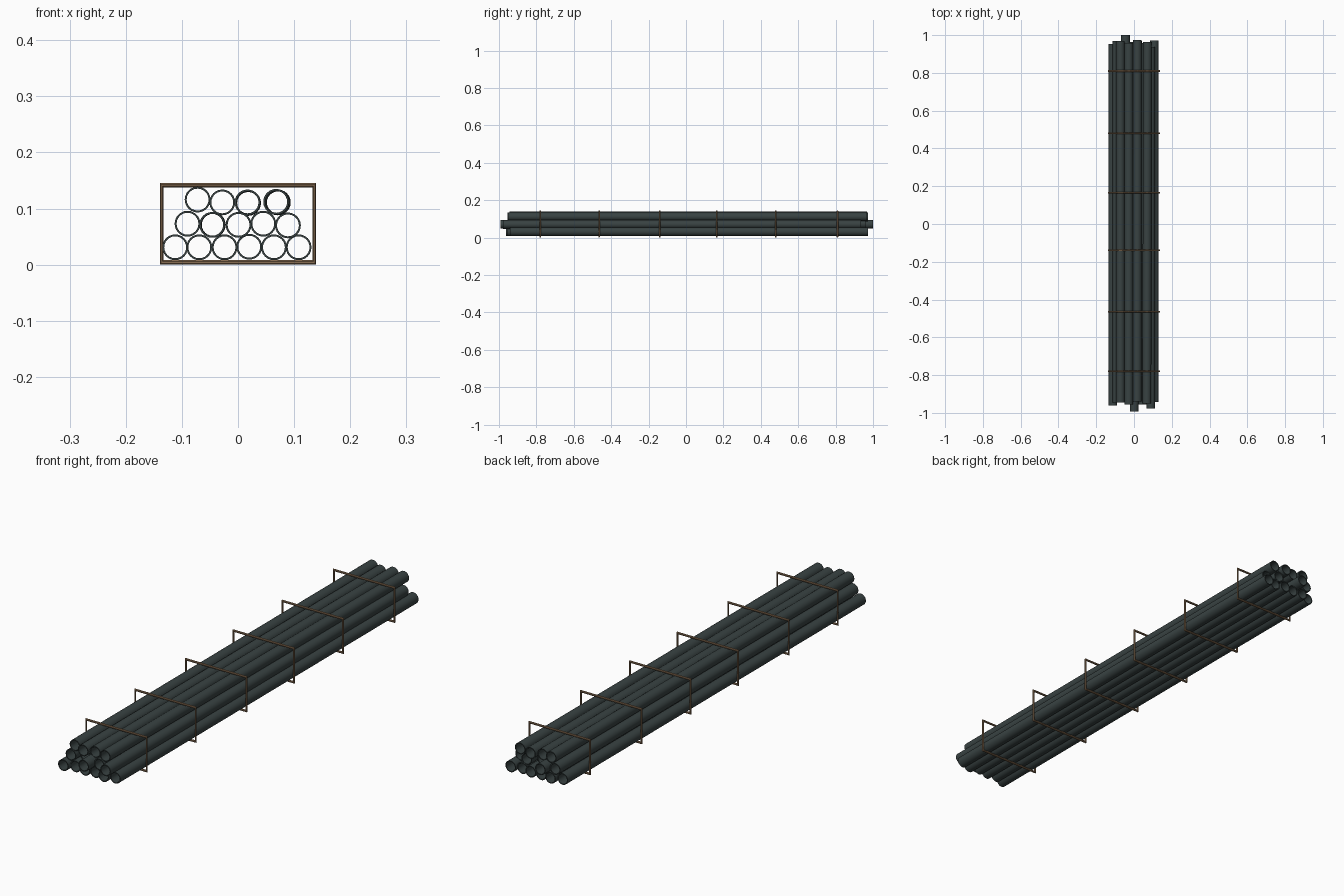
import bpy, bmesh, math
from mathutils import Vector

if "Cube" in bpy.data.objects:
    bpy.data.objects.remove(bpy.data.objects["Cube"])


def material(name, color):
    m = bpy.data.materials.new(name)
    m.diffuse_color = (*color, 1)
    m.use_nodes = True
    m.node_tree.nodes["Principled BSDF"].inputs["Base Color"].default_value = m.diffuse_color
    return m


PIPE = material("dark_pipe", (0.04, 0.055, 0.055))
STRAP = material("rusty_frame", (0.25, 0.155, 0.085))


def build(name, loops, close_ends, mat):
    """Skin a closed chain of equally sized vertex loops."""
    bm = bmesh.new()
    rings = [[bm.verts.new(p) for p in loop] for loop in loops]
    n = len(rings[0])
    for i, ring in enumerate(rings):
        nxt = rings[(i + 1) % len(rings)]
        for k in range(n):
            j = (k + 1) % n
            bm.faces.new((ring[k], ring[j], nxt[j], nxt[k]))
    bmesh.ops.recalc_face_normals(bm, faces=bm.faces)
    me = bpy.data.meshes.new(name)
    bm.to_mesh(me)
    bm.free()
    me.materials.append(mat)
    ob = bpy.data.objects.new(name, me)
    bpy.context.collection.objects.link(ob)
    bpy.ops.object.select_all(action='DESELECT')
    ob.select_set(True)
    bpy.context.view_layer.objects.active = ob
    bpy.ops.object.shade_smooth_by_angle(angle=math.radians(35))
    return ob


def ring(center, r, n=24):
    return [Vector(center) + Vector((r * math.cos(a), 0, r * math.sin(a)))
            for a in (2 * math.pi * k / n for k in range(n))]


def pipe(name, x, z, front, dx=0.0, dz=0.0, length=1.914, r=0.023, wall=0.0035):
    """Open hollow tube along y; dx, dz shift the back end slightly."""
    a, b = (x, front, z), (x + dx, front + length, z + dz)
    build(name, [ring(a, r), ring(b, r), ring(b, r - wall), ring(a, r - wall)],
          False, PIPE)


# stacked pipes: x, z, front end y, tilt of the back end
rows = {
    "bottom": [(-0.112, 0.031, -0.962), (-0.069, 0.031, -0.945), (-0.024, 0.031, -0.95),
               (0.020, 0.032, -0.945), (0.064, 0.031, -0.955), (0.108, 0.031, -0.942)],
    "middle": [(-0.090, 0.073, -0.945), (-0.046, 0.071, -0.914, 0.001), (0.001, 0.071, -0.993),
               (0.045, 0.073, -0.955), (0.089, 0.070, -0.978)],
    "top": [(-0.072, 0.116, -0.945), (-0.028, 0.111, -0.955),
            (0.017, 0.111, -0.941, 0.001, -0.001), (0.068, 0.112, -0.95, 0.003, -0.001)],
}
for row, pipes in rows.items():
    for i, args in enumerate(pipes):
        pipe(f"{row}_pipe_{i + 1}", *args)

# rectangular binding frames with mitred corners
HALF_X, Z0, Z1 = 0.136, 0.004, 0.1415
for i, y in enumerate((-0.78, -0.465, -0.14, 0.165, 0.48, 0.81)):
    loops = []
    for sx, sz in ((-1, -1), (1, -1), (1, 1), (-1, 1)):
        cz = Z1 if sz > 0 else Z0
        loop = []
        for k in range(8):
            a = math.pi * (k + 0.5) / 4
            c, s = math.cos(a), math.sin(a)
            loop.append((sx * (HALF_X + 0.0032 * c), y + 0.0045 * s, cz + sz * 0.0043 * c))
        loops.append(loop)
    build(f"binding_frame_{i + 1}", loops, False, STRAP)
